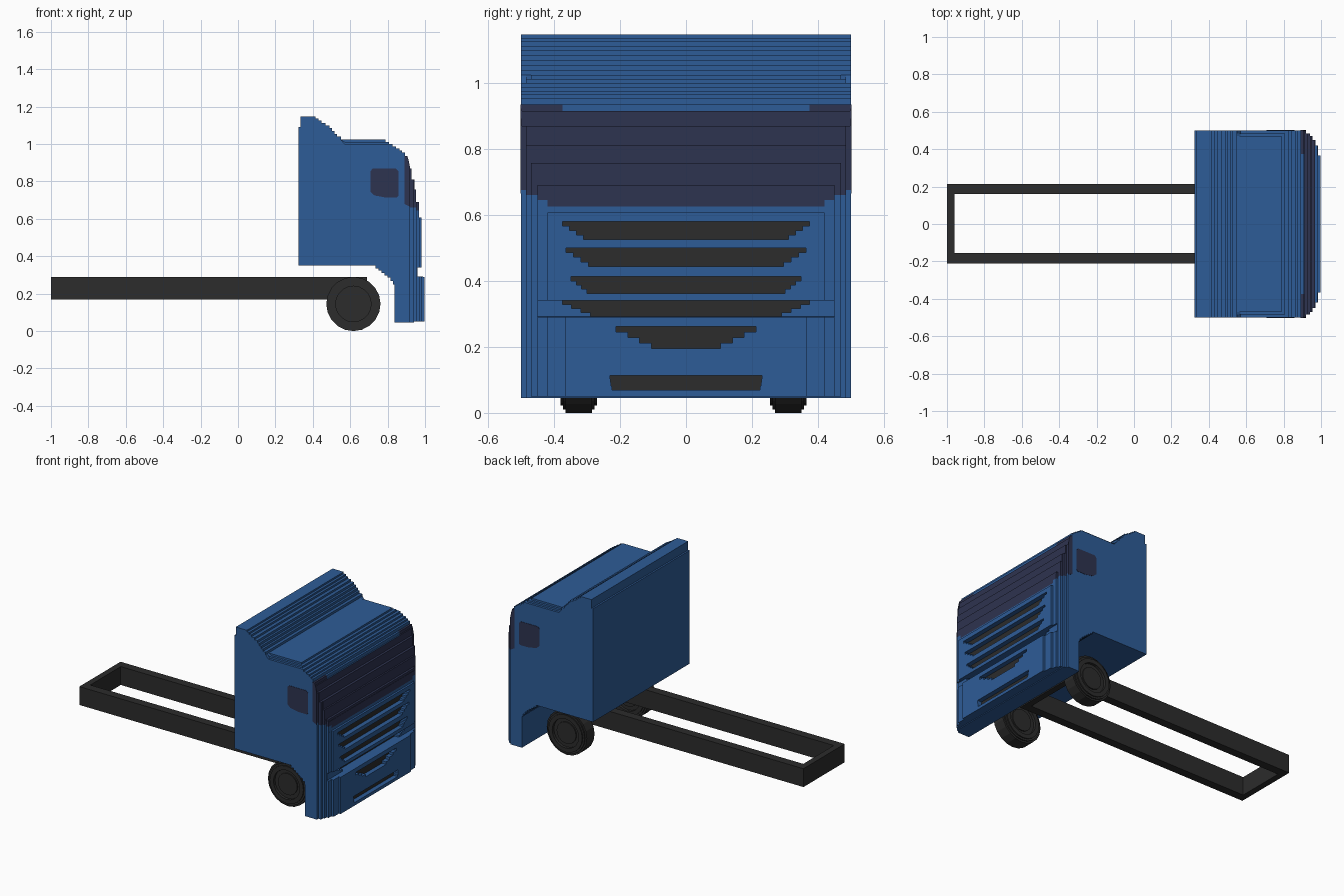
import bpy, bmesh, math

cube = bpy.data.objects.get("Cube")
if cube:
    bpy.data.objects.remove(cube, do_unlink=True)


def material(name, rgb):
    m = bpy.data.materials.new(name)
    m.use_nodes = True
    m.diffuse_color = (*rgb, 1)
    m.node_tree.nodes["Principled BSDF"].inputs["Base Color"].default_value = (*rgb, 1)
    return m


BLUE = material("cab blue", (0.027, 0.107, 0.31))
GLASS = material("dark glass", (0.027, 0.033, 0.080))
DARK = material("dark grey", (0.025, 0.025, 0.025))


def finish(bm, name, mats):
    if bm.calc_volume(signed=True) < 0:
        bmesh.ops.reverse_faces(bm, faces=bm.faces[:])
    me = bpy.data.meshes.new(name)
    bm.to_mesh(me)
    bm.free()
    for m in mats:
        me.materials.append(m)
    ob = bpy.data.objects.new(name, me)
    bpy.context.collection.objects.link(ob)
    return ob


def prism(name, outline, y0, y1, mat):
    """Extrude an x-z outline from y0 to y1."""
    bm = bmesh.new()
    f = bm.faces.new([bm.verts.new((x, y0, z)) for x, z in outline])
    new = bmesh.ops.extrude_face_region(bm, geom=[f])["geom"]
    bmesh.ops.translate(bm, vec=(0, y1 - y0, 0),
                        verts=[v for v in new if isinstance(v, bmesh.types.BMVert)])
    bmesh.ops.recalc_face_normals(bm, faces=bm.faces[:])
    return finish(bm, name, [mat])


def box(name, x0, x1, y0, y1, z0, z1, mat):
    return prism(name, [(x0, z0), (x1, z0), (x1, z1), (x0, z1)], y0, y1, mat)


def stair(points, step=0.014):
    """Turn the slopes of an x-z path into small square steps."""
    out = [points[0]]
    for (x0, z0), (x1, z1) in zip(points, points[1:]):
        dx, dz = x1 - x0, z1 - z0
        low = min(abs(dx), abs(dz))
        n = max(1, round(low / step)) if low > 1e-6 else 0
        for i in range(n):
            out.append((x0 + dx * i / n, z0 + dz * (i + 1) / n))
            out.append((x0 + dx * (i + 1) / n, z0 + dz * (i + 1) / n))
        if n == 0:
            out.append((x1, z1))
    return out


# ---- cab: side profile in three runs, with grille slots between them ----
roof = [(0.323, 0.35), (0.323, 1.09), (0.334, 1.09), (0.334, 1.147), (0.414, 1.147),
        (0.446, 1.125), (0.49, 1.10), (0.53, 1.055), (0.57, 1.024), (0.788, 1.024),
        (0.825, 1.0), (0.863, 0.976), (0.892, 0.955), (0.905, 0.935), (0.912, 0.915),
        (0.927, 0.87), (0.943, 0.81), (0.953, 0.757), (0.967, 0.69), (0.969, 0.675),
        (0.969, 0.66), (0.969, 0.645), (0.969, 0.625), (0.982, 0.607)]
belly = [(0.997, 0.065), (0.94, 0.05), (0.836, 0.045), (0.83, 0.25), (0.80, 0.286),
         (0.735, 0.335), (0.70, 0.35)]

# grille slots: top z, bottom z, half width at top, at bottom, front x
grilles = [(0.580, 0.525, 0.375, 0.310, 0.982), (0.500, 0.444, 0.363, 0.295, 0.982),
           (0.413, 0.362, 0.348, 0.300, 0.982), (0.340, 0.292, 0.375, 0.290, 0.960),
           (0.262, 0.195, 0.212, 0.105, 0.997), (0.113, 0.070, 0.230, 0.225, 0.997)]
DEPTH = 0.03
bands = []                                   # z top, z bottom, half width, front x
profile = [(x, z, 0, x) for x, z in stair(roof)]
for top, bot, w0, w1, fx in grilles:
    profile.append((fx, top, 0, fx))
    for i in range(4):
        za, zb = (top + (bot - top) * k / 4 for k in (i, i + 1))
        w = w0 + (w1 - w0) * i / 3
        bands.append((za, zb, w, fx))
        profile += [(fx, za, w, fx - DEPTH), (fx, zb, w, fx - DEPTH)]
    profile.append((fx, bot, 0, fx))
    if top == 0.413:                         # groove between cab and bumper
        profile += [(0.982, 0.34, 0, 0.982)]
    if top == 0.340:
        profile += [(0.997, 0.29, 0, 0.997)]
profile += [(x, z, 0, x) for x, z in stair(belly)]

# rounded front corners: half width, furthest front x, roof limit
corners = [(0.365, 1.0, 2), (0.42, 0.985, 2), (0.45, 0.97, 2), (0.47, 0.955, 2),
           (0.485, 0.94, 1.012), (0.5, 0.92, 1.0)]


def section(y):
    y = abs(y)
    cap, lid = next((c, l) for w, c, l in corners if y < w)
    pts = []
    for x, z, w, xin in profile:
        x = min(xin if y < w else x, cap)
        pts.append((x, min(z, lid) if x > 0.56 else z))
    return pts


cuts = {round(w, 4) for w, _, _ in corners} | {round(b[2], 4) for b in bands} | {0.39, 0.405, 0.435}
ys = sorted(cuts | {-c for c in cuts})
bm = bmesh.new()
rings = []
for a, b in zip(ys, ys[1:]):
    pts = section((a + b) / 2)
    rings += [[bm.verts.new((x, y, z)) for x, z in pts] for y in (a, b)]
for r, s in zip(rings, rings[1:]):
    for i in range(len(r)):
        j = (i + 1) % len(r)
        f = bm.faces.new((r[i], r[j], s[j], s[i]))
        if f.calc_area() < 1e-8:
            bm.faces.remove(f)
bm.faces.new(rings[0][::-1])
bm.faces.new(rings[-1])
bmesh.ops.remove_doubles(bm, verts=bm.verts[:], dist=1e-5)
bm.normal_update()

# windscreen band and slot backs get their own colours
for f in bm.faces:
    c = f.calc_center_median()
    y = abs(c.y)
    low = 0.625 + 0.5 * max(0, y - 0.4)
    high = 0.915 if y < 0.38 else 0.936
    if c.x > 0.88 and low - 0.001 < c.z < high and y < 0.4999:
        f.material_index = 1
    elif abs(f.normal.x) > 0.9 and any(
            zb < c.z < za and y < w and fx - 0.04 < c.x < fx - 0.025 for za, zb, w, fx in bands):
        f.material_index = 2
finish(bm, "cab", [BLUE, GLASS, DARK])

# ---- side glass: door window and the wrapped edge of the windscreen ----
door = [(0.708, 0.855), (0.72, 0.868), (0.845, 0.868), (0.857, 0.855), (0.857, 0.722),
        (0.85, 0.714), (0.79, 0.714), (0.73, 0.725), (0.708, 0.745)]
edge = [(0.89, 0.68), (0.92, 0.665), (0.92, 0.875), (0.912, 0.915), (0.905, 0.935), (0.89, 0.935)]
for side, s in (("left", 1), ("right", -1)):
    prism(f"door_window_{side}", door, s * 0.497, s * 0.502, GLASS)
    prism(f"windscreen_edge_{side}", edge, s * 0.497, s * 0.502, GLASS)

# ---- chassis: a flat rectangular frame ----
box("frame_rail_left", -1, 0.69, 0.16, 0.215, 0.17, 0.29, DARK)
box("frame_rail_right", -1, 0.69, -0.21, -0.155, 0.17, 0.29, DARK)
box("frame_rear_beam", -1, -0.96, -0.155, 0.16, 0.17, 0.29, DARK)
box("frame_front_beam", 0.65, 0.69, -0.155, 0.16, 0.17, 0.29, DARK)

# ---- wheels: turned profile of radius and half width ----
half = [(0, 0.045), (0.07, 0.045), (0.07, 0.038), (0.095, 0.038), (0.095, 0.055),
        (0.122, 0.055), (0.122, 0.048), (0.134, 0.048), (0.134, 0.04), (0.145, 0.04)]
turned = half + [(r, -w) for r, w in reversed(half)]
for name, cy in (("front_wheel_left", 0.31), ("front_wheel_right", -0.325)):
    bm = bmesh.new()
    path = [bm.verts.new((r, w, 0)) for r, w in turned]
    edges = [bm.edges.new(p) for p in zip(path, path[1:])]
    bmesh.ops.spin(bm, geom=path + edges, cent=(0, 0, 0), axis=(0, 1, 0),
                   angle=2 * math.pi, steps=20)
    bmesh.ops.remove_doubles(bm, verts=bm.verts[:], dist=1e-5)
    bmesh.ops.recalc_face_normals(bm, faces=bm.faces[:])
    wheel = finish(bm, name, [DARK])
    wheel.location = (0.617, cy, 0.145)
